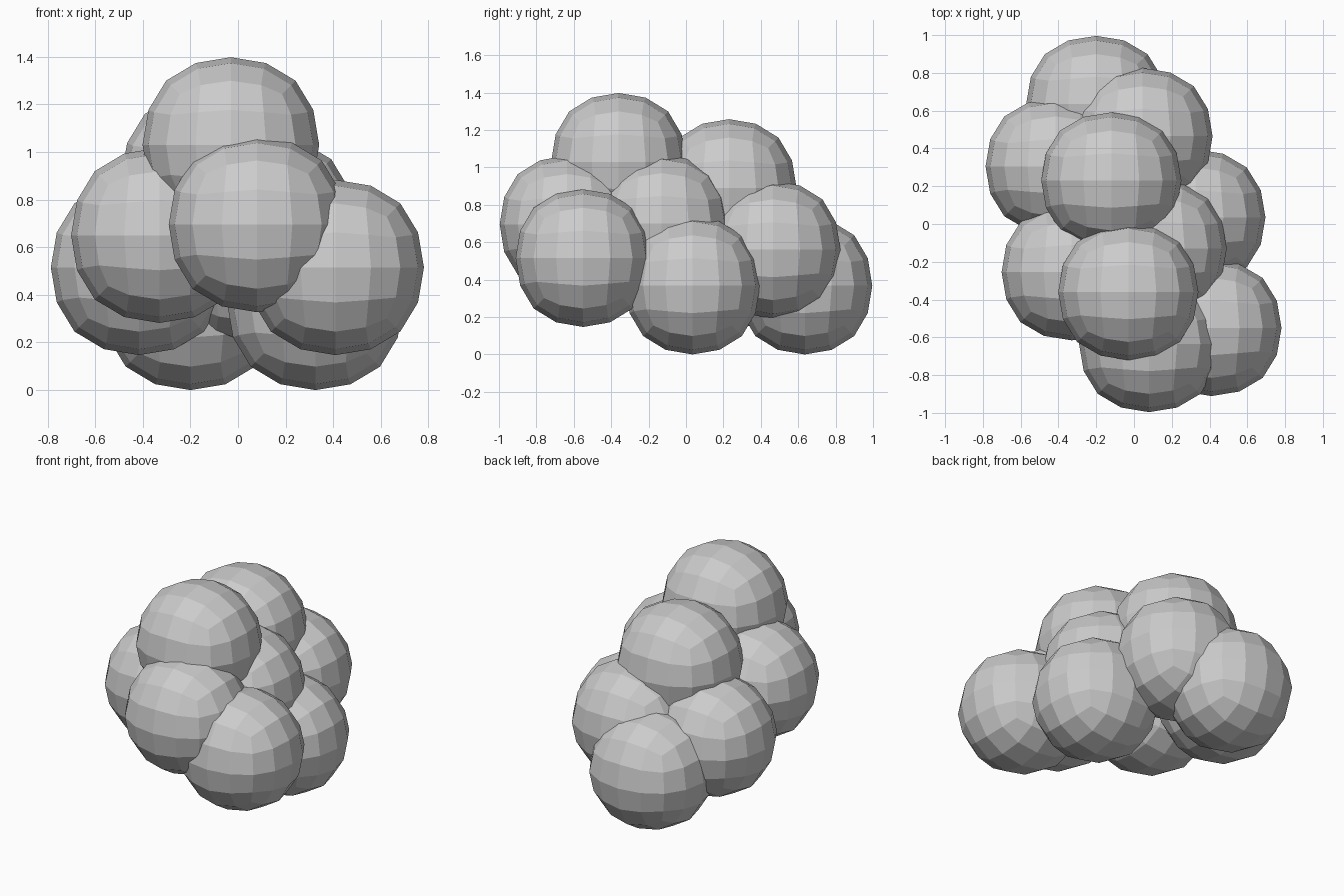
import bpy

# Remove the default cube
old = bpy.data.objects.get("Cube")
if old:
    bpy.data.objects.remove(old, do_unlink=True)

# Single grey material
GREY = (0.6, 0.6, 0.6, 1.0)
grey = bpy.data.materials.new("plain_grey")
grey.use_nodes = True
grey.diffuse_color = GREY
grey.node_tree.nodes["Principled BSDF"].inputs["Base Color"].default_value = GREY

# A twice-subdivided cube shrinks to this fraction of its half size
SHRINK = 0.8785
RADII = (0.371, 0.361, 0.368)


def add_ball(name, centre):
    """Faceted ball made by smoothing a cube."""
    bpy.ops.mesh.primitive_cube_add(size=2, location=centre)
    ball = bpy.context.object
    ball.name = name
    ball.scale = [r / SHRINK for r in RADII]
    ball.data.materials.append(grey)
    rounding = ball.modifiers.new("rounding", 'SUBSURF')
    rounding.levels = rounding.render_levels = 2
    rounding.use_limit_surface = False
    bpy.ops.object.shade_flat()


# Cluster of overlapping balls
BALLS = {
    "top_front_ball": (-0.03, -0.36, 1.03),
    "top_back_ball": (-0.12, 0.23, 0.89),
    "front_ball": (0.08, -0.635, 0.695),
    "middle_ball": (0.12, -0.13, 0.70),
    "right_front_ball": (-0.33, -0.255, 0.65),
    "right_back_ball": (-0.415, 0.305, 0.515),
    "left_front_ball": (0.41, -0.55, 0.515),
    "left_middle_ball": (0.325, 0.035, 0.368),
    "back_ball": (0.045, 0.465, 0.56),
    "rear_low_ball": (-0.2, 0.635, 0.368),
}
for name, centre in BALLS.items():
    add_ball(name, centre)
